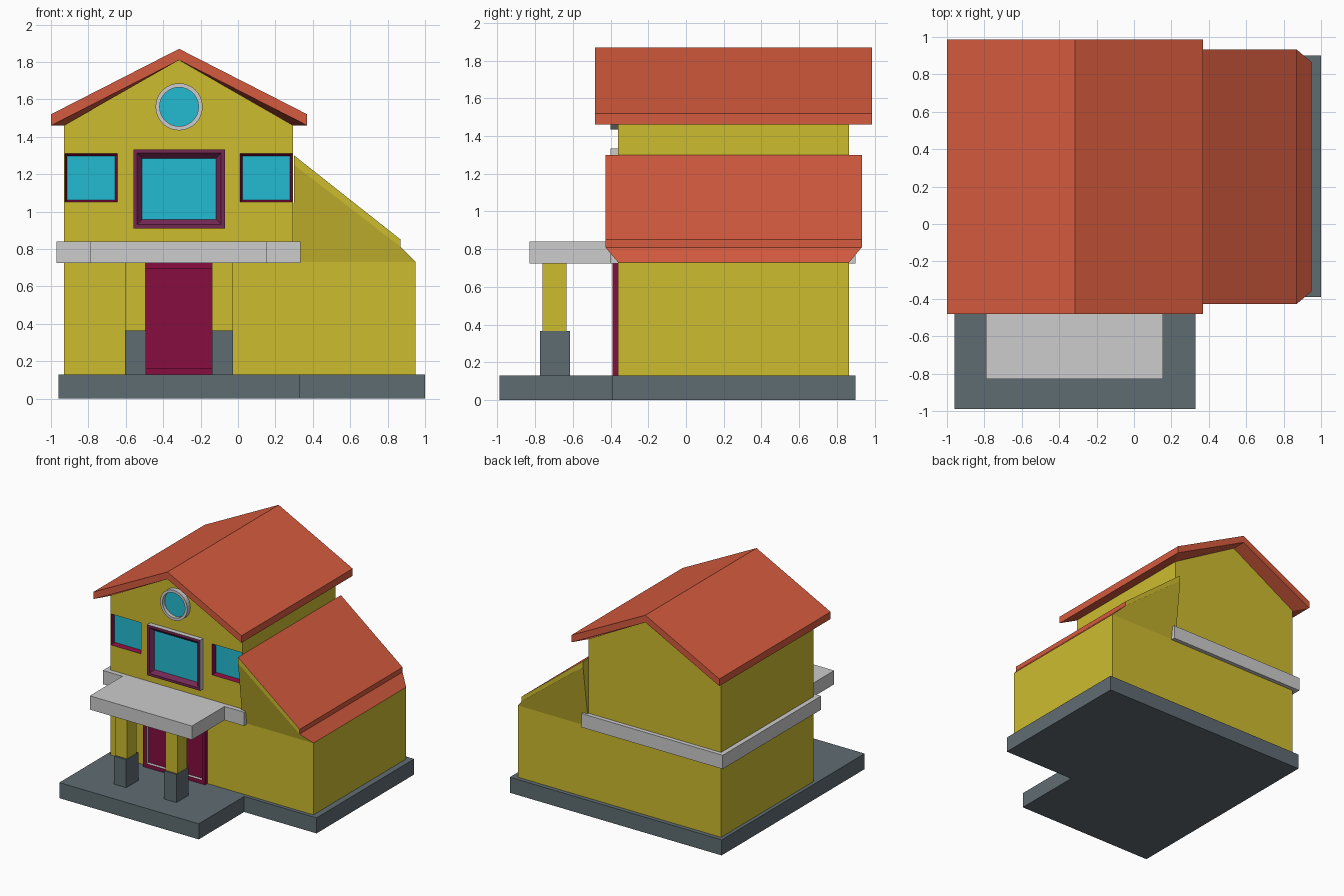
import bpy, bmesh, math

if "Cube" in bpy.data.objects:
    bpy.data.objects.remove(bpy.data.objects["Cube"])


def material(name, r, g, b):
    lin = [((c / 255 + 0.055) / 1.055) ** 2.4 for c in (r, g, b)]
    m = bpy.data.materials.new(name)
    m.diffuse_color = (*lin, 1)
    m.use_nodes = True
    m.node_tree.nodes["Principled BSDF"].inputs["Base Color"].default_value = m.diffuse_color
    return m


RED = material("roof red", 213, 91, 62)
YELLOW = material("wall yellow", 206, 188, 47)
GREY = material("trim light grey", 204, 204, 204)
SLATE = material("slate grey", 95, 108, 114)
MAROON = material("maroon", 134, 13, 64)
PLUM = material("plum", 116, 40, 84)
CYAN = material("glass cyan", 36, 187, 209)


def loft(name, rings, colours, caps=True, extra=()):
    """Skin closed rings of points; colours = start cap, each band, end cap (or one)."""
    n, last = len(rings[0]), len(rings) - 1
    if not isinstance(colours, list):
        colours = [colours] * (last + 2)
    me = bpy.data.meshes.new(name)
    mats = list(dict.fromkeys(colours))
    for m in mats:
        me.materials.append(m)
    bm = bmesh.new()
    v = [bm.verts.new(p) for ring in rings for p in ring]

    def face(ids, colour):
        bm.faces.new([v[i] for i in ids]).material_index = mats.index(colour)

    for r in range(last):
        for k in range(n):
            j = (k + 1) % n
            face((r * n + k, r * n + j, r * n + n + j, r * n + n + k), colours[r + 1])
    if caps:
        face(range(n), colours[0])
        face(range(last * n, last * n + n), colours[-1])
    for ids in extra:
        face(ids, colours[0])
    bmesh.ops.recalc_face_normals(bm, faces=bm.faces[:])
    bm.to_mesh(me)
    bm.free()
    ob = bpy.data.objects.new(name, me)
    bpy.context.collection.objects.link(ob)
    return ob


def rect(x0, x1, z0, z1, y, inset=0):
    i = inset
    return [(x0 + i, y, z0 + i), (x1 - i, y, z0 + i), (x1 - i, y, z1 - i), (x0 + i, y, z1 - i)]


def box(name, x0, x1, y0, y1, z0, z1, colour):
    return loft(name, [rect(x0, x1, z0, z1, y0), rect(x0, x1, z0, z1, y1)], colour)


def circle(x, z, r, y, n=32):
    return [(x + r * math.cos(2 * math.pi * k / n), y, z + r * math.sin(2 * math.pi * k / n))
            for k in range(n)]


def roof(name, columns, colour):
    """Roof with soffit: each column gives (x, z) of the wall, lower edge and upper edge."""
    rings = []
    for (wall, low, high), (y_in, y_out) in columns:
        side = [(wall, y_in), (low, y_out), (high, y_out)]
        front = [(p[0], 0.2525 - y, p[1]) for p, y in side]
        back = [(p[0], 0.2525 + y, p[1]) for p, y in reversed(side)]
        rings.append(front + back)
    e = 6 * (len(rings) - 1)
    ends = [[o + i for i in f] for o in (0, e) for f in ((1, 2, 3, 4), (1, 4, 5, 0))]
    return loft(name, rings, colour, caps=False, extra=ends)


# Stepped ground slab
plan = [(-0.96, -0.99), (0.33, -0.99), (0.33, -0.39), (1.0, -0.39), (1.0, 0.9), (-0.96, 0.9)]
loft("ground_slab", [[(x, y, z) for x, y in plan] for z in (0, 0.13)], SLATE)

# Main walls with gable, and the side wing
gable = [(-0.93, 0.13), (0.295, 0.13), (0.295, 1.46), (-0.315, 1.81), (-0.93, 1.46)]
walls = loft("main_walls", [[(x, y, z) for x, z in gable] for y in (-0.36, 0.865)], YELLOW)
box("wing_walls", 0.295, 0.95, -0.36, 0.865, 0.13, 0.73, YELLOW)

# Side windows: tapered recesses cut in the front wall
for x0, x1 in ((-0.925, -0.645), (0.012, 0.291)):
    cutter = loft("window_cutter", [rect(x0, x1, 1.05, 1.31, -0.40), rect(x0, x1, 1.05, 1.31, -0.36),
                                    rect(x0, x1, 1.05, 1.31, -0.325, 0.012)], YELLOW)
    cutter.hide_render = True
    mod = walls.modifiers.new("recess", "BOOLEAN")
    mod.operation, mod.solver, mod.object = "DIFFERENCE", "EXACT", cutter
    bpy.context.view_layer.objects.active = walls
    bpy.ops.object.modifier_apply(modifier=mod.name)
    bpy.data.objects.remove(cutter)
walls.data.materials.clear()
for m in (YELLOW, MAROON, CYAN):
    walls.data.materials.append(m)
for p in walls.data.polygons:
    c = p.center
    in_recess = -0.359 < c.y < -0.32 and 1.04 < c.z < 1.32
    p.material_index = 0 if not in_recess else (2 if p.normal.y < -0.99 else 1)

# Main roof and lean-to roof over the wing
roof("main_roof", [
    (((-0.93, 1.46), (-1.0, 1.46), (-1.0, 1.52)), (0.6125, 0.735)),
    (((-0.315, 1.81), (-0.315, 1.81), (-0.315, 1.87)), (0.6125, 0.735)),
    (((0.295, 1.46), (0.37, 1.46), (0.37, 1.52)), (0.6125, 0.735))], RED)
wing = roof("wing_roof", [
    (((0.295, 0.73), (0.3, 1.25), (0.3, 1.30)), (0.6125, 0.68)),
    (((0.95, 0.73), (0.87, 0.81), (0.87, 0.85)), (0.6125, 0.68))], YELLOW)
wing.data.materials.append(RED)
for p in wing.data.polygons:
    if abs(p.normal.y) < 0.3 and p.normal.x > 0.3:
        p.material_index = 1

# Floor band and porch canopy
box("floor_band", -0.97, 0.335, -0.40, 0.9, 0.725, 0.84, GREY)
box("porch_canopy", -0.79, 0.155, -0.83, -0.40, 0.725, 0.84, GREY)

# Porch columns on plinths
for side, x in (("left", -0.605), ("right", -0.14)):
    box(side + "_plinth", x, x + 0.113, -0.775, -0.615, 0.13, 0.365, SLATE)
    box(side + "_column", x + 0.002, x + 0.111, -0.76, -0.633, 0.365, 0.725, YELLOW)

# Door: maroon frame, pale reveal, maroon leaf
d = (-0.605, -0.03, 0.13, 0.727)
loft("front_door", [rect(*d, -0.35), rect(*d, -0.39), rect(*d, -0.39, 0.032), rect(*d, -0.363, 0.032)],
     [MAROON, MAROON, MAROON, GREY, MAROON])

# Large centre window with sloped frame
w = (-0.56, -0.07, 0.91, 1.333)
loft("centre_window", [rect(*w, -0.35), rect(*w, -0.40), rect(*w, -0.40, 0.02), rect(*w, -0.37, 0.048)],
     [GREY, GREY, PLUM, PLUM, CYAN])

# Round attic window
loft("round_window", [circle(-0.315, 1.56, r, y) for r, y in
                      ((0.126, -0.35), (0.126, -0.40), (0.104, -0.40), (0.104, -0.37))],
     [GREY, GREY, GREY, GREY, CYAN])
